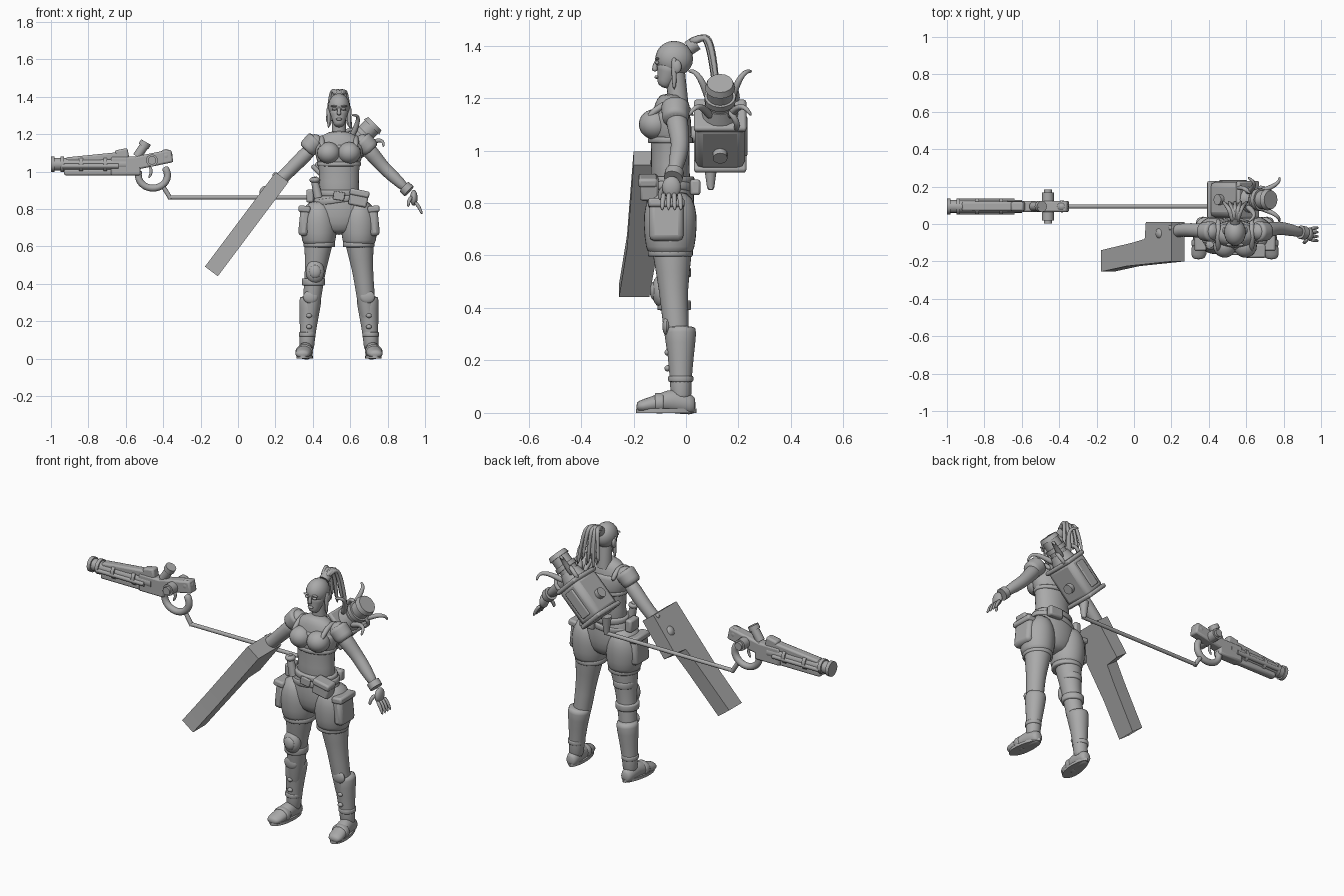
import bpy, bmesh, math
from mathutils import Vector, Matrix

cube = bpy.data.objects.get("Cube")
if cube:
    bpy.data.objects.remove(cube)

shade = .4
grey = bpy.data.materials.new("plain_grey")
grey.use_nodes = True
grey.diffuse_color = (shade, shade, shade, 1)
grey.node_tree.nodes["Principled BSDF"].inputs["Base Color"].default_value = grey.diffuse_color

UP, FRONT = Vector((0, 0, 1)), Vector((0, -1, 0))
BODY_X, BODY_Y = .54, -.06
SIDES = (-1, 1)


def at(x, y, z):
    """Point measured sideways from the body's centre line."""
    return Vector((BODY_X + x, y, z))


def steps(count):
    return [i / (count - 1) for i in range(count)]


def add(name, bm, smooth=0, bevel=0):
    bmesh.ops.recalc_face_normals(bm, faces=bm.faces)
    mesh = bpy.data.meshes.new(name)
    bm.to_mesh(mesh)
    bm.free()
    mesh.shade_smooth()
    if not smooth:
        mesh.set_sharp_from_angle(angle=math.radians(35))
    mesh.materials.append(grey)
    part = bpy.data.objects.new(name, mesh)
    bpy.context.collection.objects.link(part)
    if bevel:
        modifier = part.modifiers.new("rounded_edges", "BEVEL")
        modifier.width, modifier.segments = bevel, 2
    if smooth:
        modifier = part.modifiers.new("smooth_surface", "SUBSURF")
        modifier.levels = modifier.render_levels = smooth


def loft(name, rings, sides=16, smooth=1, axis=None):
    """Skin over elliptical rings (centre, width, depth) placed along a path."""
    bm = bmesh.new()
    centres = [ring[0] for ring in rings]
    across, previous = None, None
    for i, (centre, width, depth) in enumerate(rings):
        tangent = axis or centres[min(i + 1, len(rings) - 1)] - centres[max(i - 1, 0)]
        tangent = tangent.normalized()
        if across is None:
            across = Vector((0, 1, 0)) if abs(tangent.x) > .9 else Vector((1, 0, 0))
        across = (across - tangent * across.dot(tangent)).normalized()
        other = tangent.cross(across)
        loop = []
        for k in range(sides):
            angle = math.tau * k / sides
            loop.append(bm.verts.new(centre + across * width * math.cos(angle) + other * depth * math.sin(angle)))
        if previous:
            for k in range(sides):
                bm.faces.new((previous[k], previous[k - 1], loop[k - 1], loop[k]))
        else:
            bm.faces.new(loop)
        previous = loop
    bm.faces.new(previous)
    add(name, bm, smooth)


def chain(name, points, radii, smooth=1):
    loft(name, [(point, radius, radius) for point, radius in zip(points, radii)], smooth=smooth)


def taper(name, points, first, last):
    chain(name, points, [first + (last - first) * t for t in steps(len(points))])


def rod(name, start, end, first, last=None):
    chain(name, (start, end), (first, last or first), smooth=0)


def column(name, profile, x=0):
    """Upright body form from (height, width, depth) rings."""
    loft(name, [(at(x, BODY_Y, z), width, depth) for z, width, depth in profile], axis=UP)


def band(name, centre, width, depth, height, axis=UP):
    loft(name, [(centre + axis * height * t, width, depth) for t in (-.5, -.4, .4, .5)], axis=axis)


def ball(name, centre, size):
    bm = bmesh.new()
    bmesh.ops.create_uvsphere(bm, u_segments=20, v_segments=12, radius=1)
    bm.transform(Matrix.Translation(centre) @ Matrix.Diagonal((*size, 1)))
    add(name, bm)


def box(name, centre, size, tilt=0, bevel=.01):
    bm = bmesh.new()
    bmesh.ops.create_cube(bm, size=1)
    bm.transform(Matrix.Translation(centre) @ Matrix.Rotation(tilt, 4, "Y") @ Matrix.Diagonal((*size, 1)))
    add(name, bm, bevel=bevel)


def prism(name, outline, thickness, hollow_end=None):
    bm = bmesh.new()
    face = bm.faces.new([bm.verts.new(point) for point in outline])
    made = bmesh.ops.extrude_face_region(bm, geom=[face])["geom"]
    bmesh.ops.translate(bm, vec=thickness, verts=[v for v in made if isinstance(v, bmesh.types.BMVert)])
    bmesh.ops.recalc_face_normals(bm, faces=bm.faces)
    if hollow_end:
        end = max(bm.faces, key=lambda f: f.calc_center_median().dot(hollow_end))
        bmesh.ops.inset_region(bm, faces=[end], thickness=.01, depth=-.03)
    add(name, bm)


# Torso, neck and head
column("torso", [(.8, .13, .09), (.95, .1, .07), (1.07, .12, .08), (1.14, .135, .07), (1.18, .11, .06), (1.22, .05, .04)])
rod("neck", at(0, -.03, 1.17), at(0, -.04, 1.3), .04, .036)
ball("skull", at(0, -.045, 1.35), (.058, .072, .068))
taper("jaw", [at(0, -.06, 1.34), at(0, -.065, 1.3), at(0, -.08, 1.26), at(0, -.09, 1.24)], .058, .02)
taper("nose", [at(0, -.11, 1.35), at(0, -.12, 1.32), at(0, -.118, 1.3)], .006, .013)
ball("lips", at(0, -.112, 1.28), (.017, .008, .007))
for s in SIDES:
    ball("eye", at(s * .024, -.11, 1.335), (.013, .008, .007))
    ball("brow", at(s * .026, -.11, 1.35), (.019, .009, .005))
    ball("ear", at(s * .058, -.035, 1.32), (.01, .018, .026))
    taper("side_lock", [at(s * .055, -.045, z) for z in (1.36, 1.3, 1.23)], .012, .008)

# Bundled ponytail of thick strands
rod("hair_tie", at(0, .01, 1.39), at(0, .04, 1.41), .028)
for i in range(9):
    fan = i / 4 - 1
    drop = .15 + .02 * (i % 3)
    taper("hair_strand", [at(fan * (.015 + .05 * t), .02 + .1 * math.sqrt(t) - .01 * (i % 2),
                             1.41 + .05 * math.sin(math.pi * t) - drop * t * t) for t in steps(6)], .014, .008)

# Cropped top with hem and shoulder straps
column("crop_top", [(1.03, .11, .08), (1.05, .12, .085), (1.13, .137, .08), (1.15, .13, .075)])
band("top_hem", at(0, BODY_Y, 1.04), .12, .088, .025)
for s in SIDES:
    ball("bust", at(s * .055, -.118, 1.1), (.062, .062, .058))
    taper("shoulder_strap", [at(s * .09, y, z) for y, z in ((-.15, 1.12), (-.09, 1.18), (-.02, 1.19), (.03, 1.13))], .014, .014)
    ball("shoulder", at(s * .13, -.04, 1.15), (.05, .05, .05))
    taper("sleeve", [at(s * x, -.04, 1.29 - x) for x in (.115, .13, .16, .18)], .058, .05)

# Left arm, wristband and open hand
shoulder, elbow, wrist = at(.13, -.04, 1.15), at(.24, -.02, 1.02), at(.38, -.05, .89)
chain("left_arm", (shoulder, shoulder.lerp(elbow, .5), elbow, elbow.lerp(wrist, .3), wrist), (.046, .041, .034, .036, .022))
rod("wristband", elbow.lerp(wrist, .78), elbow.lerp(wrist, .96), .036)
ball("left_palm", at(.4, -.055, .86), (.02, .036, .042))
for i in range(4):
    spread = i - 1.5
    taper("finger", [at(x, -.055 + spread * gap, z) for x, gap, z in ((.405, .02, .84), (.43, .022, .81), (.445, .024, .77))],
          .011, .007)
taper("thumb", [at(.39, -.075, .87), at(.37, -.1, .84), at(.37, -.1, .81)], .012, .008)

# Right arm reaching into the long slab
fist = at(-.39, -.05, .89)
chain("right_arm", (at(-.12, -.04, 1.15), at(-.25, -.03, 1.02), at(-.31, -.035, .96), fist), (.046, .036, .036, .03))
ball("right_fist", fist, (.035, .035, .035))
along, across = Vector((-.6, 0, -.8)), Vector((-.8, 0, .6))
slab_start = at(-.27, 0, .945)
outline = ((0, -.2), (0, .01), (.23, .01), (.24, -.08), (.35, -.1), (.63, -.14), (.63, -.255), (.4, -.225))
prism("arm_slab", [slab_start + along * reach - FRONT * y for reach, y in outline], across * .086, along)
ball("slab_knob", at(-.34, -.02, .98), (.016, .016, .016))

# Puffy shorts, belts and pouches
column("hips", [(.66, .07, .06), (.72, .15, .09), (.8, .155, .095), (.87, .13, .09), (.9, .12, .08)])
for s in SIDES:
    column("shorts_leg", [(.6, .08, .08), (.62, .09, .095), (.72, .106, .106), (.79, .09, .1), (.85, .05, .07)], s * .108)
    band("shorts_cuff", at(s * .105, BODY_Y, .61), .087, .088, .03)
    box("thigh_pouch", at(s * .185, -.075, .73), (.055, .13, .15), s * -.1, .02)
    box("pouch_flap", at(s * .185, -.075, .8), (.064, .138, .035), s * -.1)
band("upper_belt", at(0, BODY_Y, .885), .126, .094, .035)
band("hip_belt", at(0, BODY_Y, .85), .14, .098, .035, Vector((-.15, 0, 1)))
box("buckle", at(0, -.158, .87), (.06, .014, .045), .15, .005)
box("front_pouch", at(.105, -.14, .858), (.1, .07, .085), .2)
box("front_pouch_flap", at(.11, -.145, .885), (.106, .074, .035), .2)
box("back_pouch", at(.06, .035, .86), (.09, .04, .06))
rod("hip_gadget", at(-.11, -.11, .86), at(-.135, -.11, .97), .024, .018)
ball("gadget_cap", at(-.13, -.11, .955), (.028, .028, .018))
box("side_clip", at(-.155, BODY_Y, .87), (.04, .08, .07))

# Legs, boots and feet
for s in SIDES:
    hip, knee, ankle = at(s * .1, -.055, .7), at(s * .128, -.048, .46), at(s * .17, -.02, .1)
    calf, boot_top = knee.lerp(ankle, .25), at(s * .152, -.02, .33)
    chain("leg", (hip, hip.lerp(knee, .4), knee, calf, ankle), (.088, .076, .054, .053, .035))
    heel, toe = at(s * .174, -.018, .03), at(s * .195, -.17, .025)
    chain("boot_shaft", (boot_top, boot_top.lerp(ankle, .04), boot_top.lerp(ankle, .5), ankle, heel), (.052, .064, .05, .04, .042))
    ball("boot_front_flap", boot_top + FRONT * .055, (.04, .015, .035))
    loft("foot", [(heel - FRONT * .055, .02, .028), (heel - FRONT * .04, .036, .04), (heel.lerp(toe, .2) + UP * .02, .04, .05),
                  (heel.lerp(toe, .55) + UP * .01, .044, .036), (toe, .044, .026), (toe + FRONT * .02, .025, .016)], axis=FRONT)
    prism("sole", [at(s * (.182 - .012 * c), .115 * c - .075, 0) + Vector((math.sin(a) * (.043 - .006 * c), 0, 0))
                   for a, c in ((a, math.cos(a)) for a in (math.tau * t for t in steps(25)[1:]))], UP * .016)
    band("toe_band", heel.lerp(toe, .55) + UP * .01, .048, .04, .035, FRONT)
    band("ankle_band", ankle + UP * .03, .046, .049, .025)
    for z in (.17, .23):
        ball("boot_stud", at(s * .16, -.07, z), (.015, .012, .012))

# Right knee guard with its straps
knee = at(-.128, -.095, .465)
ball("knee_guard", knee, (.05, .036, .062))
ball("knee_guard_cap", knee + FRONT * .025, (.032, .018, .036))
for x, z in ((-.12, .535), (-.136, .41)):
    band("knee_strap", at(x, -.045, z), .064, .066, .04)

# Back canister, tilted towards the left shoulder
tilt = math.pi / 4
pack_centre = at(-.01, .13, 1.055)
pack_up = Vector((math.sin(tilt), 0, math.cos(tilt)))
pack_side = Vector((math.cos(tilt), 0, -math.sin(tilt)))


def pack(up, side=0, back=0):
    return pack_centre + pack_up * up + pack_side * side - FRONT * back


box("pack_body", pack(0), (.15, .19, .235), tilt, .03)
for up in (-.11, .11):
    box("pack_rim", pack(up), (.16, .2, .025), tilt, .01)
box("pack_back_panel", pack(0, 0, .097), (.06, .014, .16), tilt, .005)
rod("pack_neck", pack(.12), pack(.17), .07, .055)
rod("tank", pack(.15), pack(.27), .05)
rod("tank_collar", pack(.19), pack(.215), .06)
rod("tank_lid", pack(.26), pack(.285), .058, .05)
for quarter in range(4):
    angle = tilt * (2 * quarter + 1)
    taper("pack_claw", [pack(.14 + .11 * math.sin(2.2 * t), reach * math.cos(angle), reach * math.sin(angle))
                        for t, reach in ((t, .05 + .12 * t) for t in steps(6))], .017, .006)
for s in SIDES:
    rod("side_bolt", pack(-.02, s * .07), pack(-.02, s * .1), .028)
    taper("pack_hose", [pack(.1, s * .07, .06), pack(.16, s * .085, .07), pack(.19, s * .05, .03)], .012, .012)

# Long carrying rod and the launcher at its end
GUN_Y = .094


def gun(x, z, y=0):
    return Vector((x, GUN_Y + y, z))


rod("pack_nozzle", gun(-.1 + BODY_X, .96), gun(-.1 + BODY_X, .86), .028, .014)
rod("carry_rod", gun(.45, .862), gun(-.368, .862), .011)
rod("carry_rod_bend", gun(-.36, .855), gun(-.4, .92), .012)
box("launcher_shroud", gun(-.76, 1.072), (.32, .05, .04), -.1)
box("launcher_hump", gun(-.62, 1.09), (.07, .05, .06), -.2)
box("launcher_body", gun(-.6, 1.03), (.16, .06, .1))
box("launcher_stock", gun(-.45, 1.065), (.2, .06, .07), -.2)
box("launcher_underside", gun(-.78, .997), (.3, .04, .035))
rod("barrel", gun(-.98, 1.04), gun(-.6, 1.04), .034)
for s in SIDES:
    rod("side_barrel", gun(-.94, 1.03, s * .03), gun(-.64, 1.03, s * .03), .013)
    rod("launcher_wheel", gun(-.46, 1.06), gun(-.46, 1.06, s * .075), .032)
    rod("wheel_cap", gun(-.46, 1.06, s * .07), gun(-.46, 1.06, s * .09), .022)
for x in (-1, -.95, -.85, -.72):
    rod("barrel_ring", gun(x, 1.04), gun(x + .02, 1.04), .042)
rod("sight", gun(-.54, 1.08), gun(-.49, 1.155), .024)
rod("sight_rim", gun(-.505, 1.135), gun(-.492, 1.158), .03)
ball("launcher_rear", gun(-.385, 1.085), (.035, .032, .035))
taper("grip_loop", [gun(-.455 + .08 * math.cos(a), .98 + .07 * math.sin(a)) for a in (2.7 + 4.3 * t for t in steps(12))], .019, .02)
taper("trigger", [gun(-.47, 1.03), gun(-.46, .99), gun(-.48, .965)], .01, .006)
